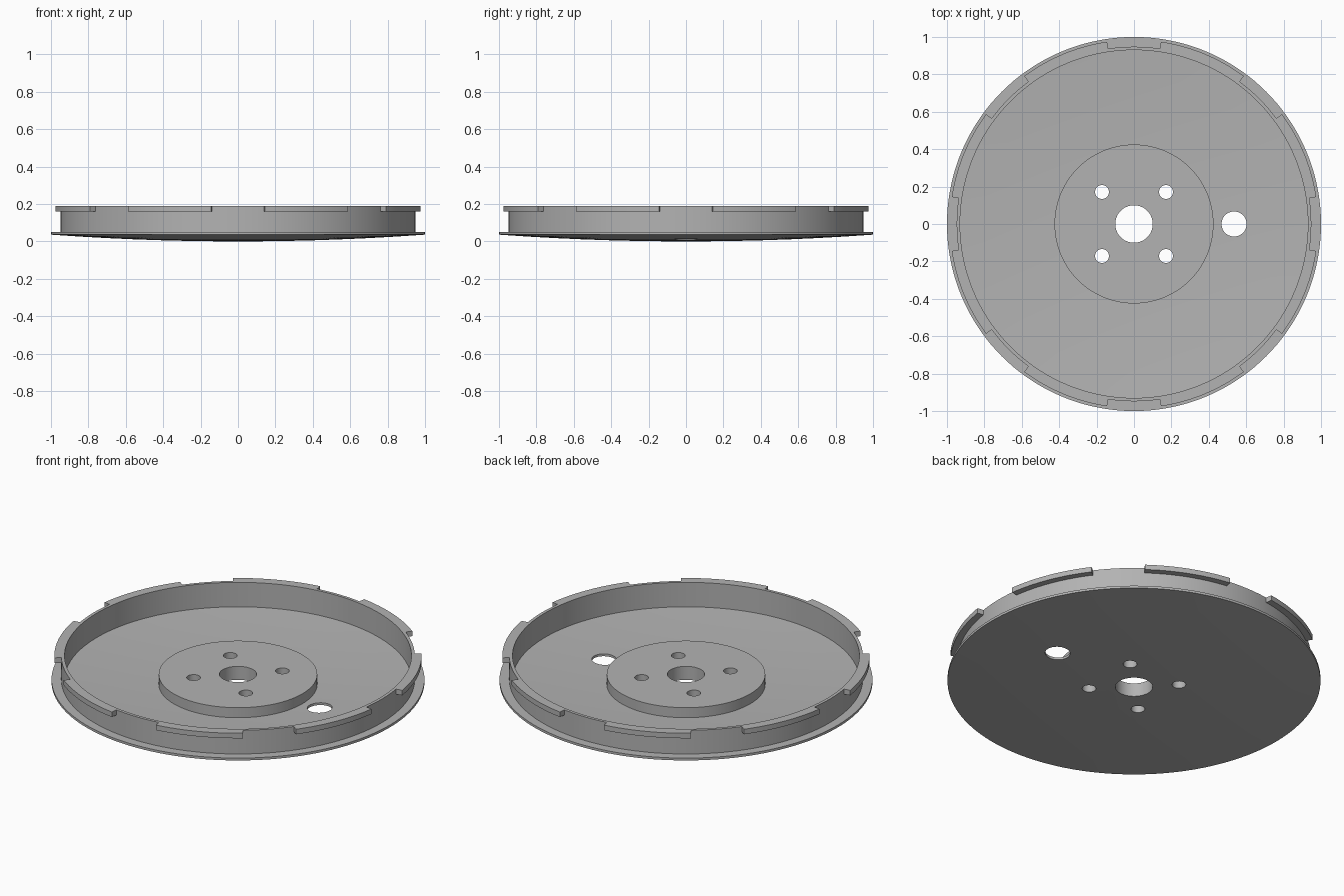
import bpy
import bmesh
from math import sin, cos, pi, radians

if "Cube" in bpy.data.objects:
    bpy.data.objects.remove(bpy.data.objects["Cube"])

SEGMENTS = 144
DISH = 0.036        # rise of the dished plate from centre to rim
THICK = 0.014       # plate thickness
TOP = 0.19          # top of the wall and tabs

grey = bpy.data.materials.new("satin_grey")
grey.use_nodes = True
colour = (0.45, 0.45, 0.45, 1)
grey.diffuse_color = colour
grey.node_tree.nodes["Principled BSDF"].inputs["Base Color"].default_value = colour


def make_object(name, bm):
    bmesh.ops.recalc_face_normals(bm, faces=bm.faces)
    mesh = bpy.data.meshes.new(name)
    bm.to_mesh(mesh)
    bm.free()
    mesh.materials.append(grey)
    obj = bpy.data.objects.new(name, mesh)
    bpy.context.collection.objects.link(obj)
    return obj


def sweep(bm, profile, start, end, steps):
    """Sweep a closed (radius, z) profile about z; a full turn is joined up."""
    full = abs(end - start - 2 * pi) < 1e-6
    rings = []
    for i in range(steps if full else steps + 1):
        a = start + (end - start) * i / steps
        rings.append([bm.verts.new((r * cos(a), r * sin(a), z)) for r, z in profile])
    pairs = list(zip(rings, rings[1:]))
    if full:
        pairs.append((rings[-1], rings[0]))
    else:
        bm.faces.new(rings[0])
        bm.faces.new(rings[-1])
    n = len(profile)
    for a, b in pairs:
        for j in range(n):
            k = (j + 1) % n
            bm.faces.new((a[j], a[k], b[k], b[j]))


def lathe(name, profile):
    bm = bmesh.new()
    sweep(bm, profile, 0, 2 * pi, SEGMENTS)
    return make_object(name, bm)


def drill(obj, x, y, radius):
    bpy.ops.mesh.primitive_cylinder_add(vertices=48, radius=radius, depth=1, location=(x, y, 0))
    cutter = bpy.context.object
    cutter.hide_render = True
    mod = obj.modifiers.new("hole", "BOOLEAN")
    mod.operation = "DIFFERENCE"
    mod.solver = "EXACT"
    mod.object = cutter
    bpy.context.view_layer.objects.active = obj
    bpy.ops.object.modifier_apply(modifier=mod.name)
    bpy.data.objects.remove(cutter)


def dish(r):
    return DISH * r * r


BORE = 0.1

# Dished plate with outer flange and upright wall, in one turned profile
underside = [(r, dish(r)) for r in (BORE, 0.25, 0.4, 0.55, 0.7, 0.85, 1.0)]
floor = [(r, dish(r) + THICK) for r in (0.93, 0.8, 0.65, 0.5, 0.35, 0.2, BORE)]
wall = [(1.0, 0.05), (0.948, 0.05), (0.948, TOP), (0.93, TOP)]
plate = lathe("dished_plate", underside + wall + floor)

# Raised hub disc, seated slightly into the floor
hub = lathe("hub_disc", [(BORE, 0.01), (0.425, 0.016), (0.425, 0.08), (BORE, 0.08)])

# Four bolt holes through hub and plate, one larger hole in the plate
for x in (-0.171, 0.171):
    for y in (-0.171, 0.171):
        drill(plate, x, y, 0.037)
        drill(hub, x, y, 0.037)
drill(plate, 0.535, 0, 0.067)

# Eight rim tabs separated by narrow gaps
bm = bmesh.new()
gap = radians(8.4)
for i in range(8):
    start = i * pi / 4 + gap
    sweep(bm, [(0.942, 0.16), (0.985, 0.16), (0.985, TOP), (0.942, TOP)],
          start, (i + 1) * pi / 4 - gap, 12)
tabs = make_object("rim_tabs", bm)

# Smooth shading with sharp edges kept
for obj in (plate, hub, tabs):
    bpy.ops.object.select_all(action="DESELECT")
    obj.select_set(True)
    bpy.context.view_layer.objects.active = obj
    bpy.ops.object.shade_smooth_by_angle(angle=radians(30))
